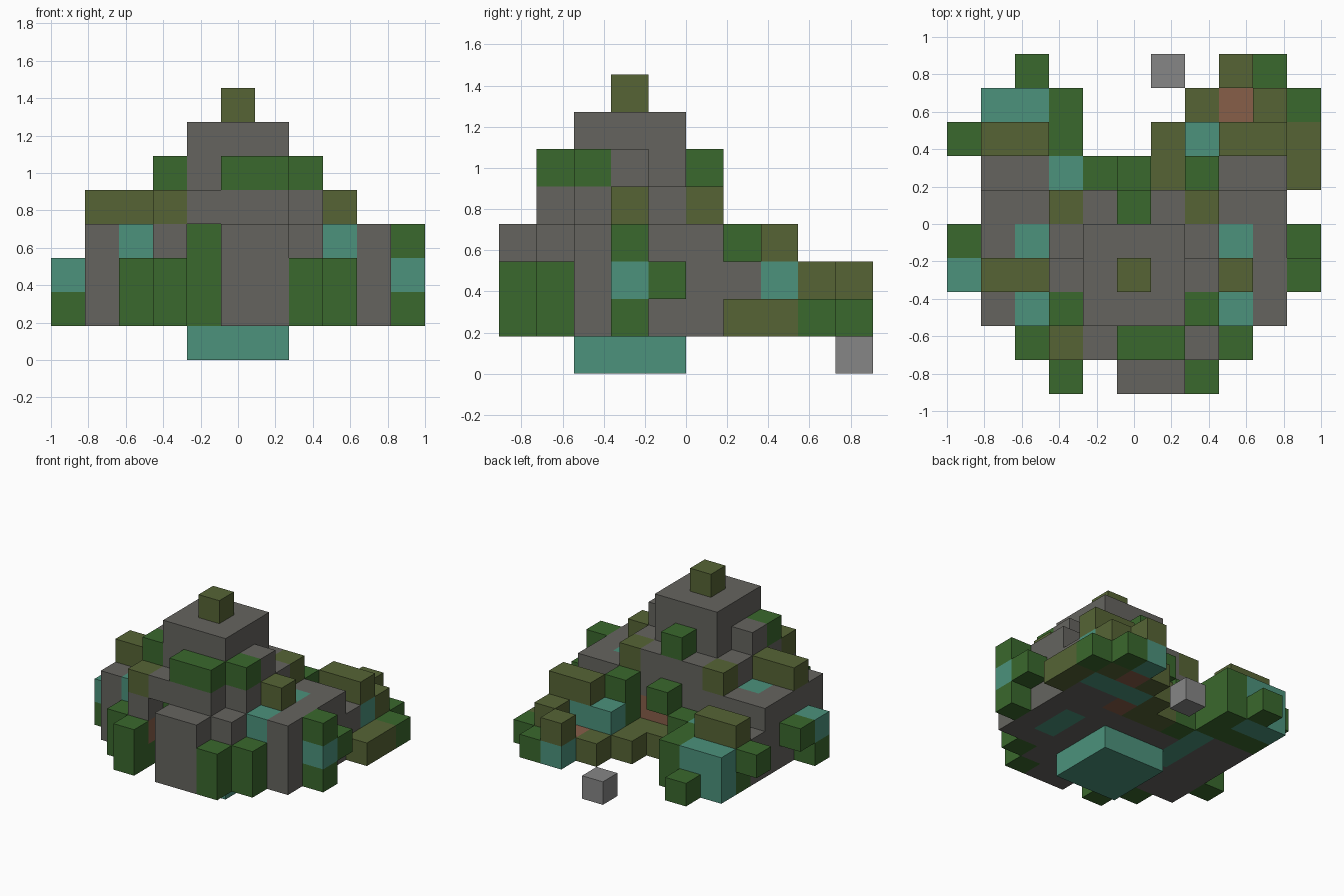
import bpy, bmesh
from mathutils import Vector

cube = bpy.data.objects.get("Cube")
if cube:
    bpy.data.objects.remove(cube, do_unlink=True)

UNIT = 2 / 11
ORIGIN = Vector((-1, -5 * UNIT, 0))


def srgb(*rgb):
    return [((c / 255 + 0.055) / 1.055) ** 2.4 for c in rgb] + [1]


COLOURS = {
    "stone": srgb(101, 100, 95),
    "leaf": srgb(58, 104, 45),
    "moss": srgb(86, 100, 53),
    "teal": srgb(76, 146, 124),
    "clay": srgb(135, 94, 73),
    "pebble": srgb(134, 134, 134),
}
materials = {}
for name, colour in COLOURS.items():
    mat = bpy.data.materials.new(name)
    mat.use_nodes = True
    mat.diffuse_color = colour
    bsdf = mat.node_tree.nodes["Principled BSDF"]
    bsdf.inputs["Base Color"].default_value = colour
    bsdf.inputs["Roughness"].default_value = 0.9
    materials[name] = mat

cells = {}


def span(value):
    return range(value[0], value[1] + 1) if isinstance(value, tuple) else (value,)


def block(part, colour, x, y, z, mirror=False):
    """Fill grid cells; a tuple is an inclusive range. Later blocks replace earlier ones."""
    for i in span(x):
        for j in span(y):
            for k in span(z):
                cells[i, j, k] = (part, colour)
                if mirror:
                    cells[10 - i, j, k] = (part, colour)


# Stepped stone body and tower
block("body", "stone", (1, 9), (2, 5), (1, 3))
block("body", "stone", (1, 2), 6, (1, 2), mirror=True)
block("upper_step", "stone", (3, 7), (2, 4), 4)
block("upper_step", "stone", (4, 6), (1, 5), 4)
block("tower", "stone", (4, 6), (2, 4), (5, 6))
block("tower_shoulder", "stone", 3, 3, 5, mirror=True)
block("tower_cap", "moss", 5, 3, 7)
block("foot", "teal", (4, 6), (2, 4), 0)

# Blocks on the upper steps
block("tower_leaves", "leaf", 3, 2, 5, mirror=True)
block("front_ledge", "leaf", (5, 6), 1, 5)
block("back_ledge", "leaf", 5, 5, 5)
block("step_moss", "moss", 3, 5, 4, mirror=True)
block("side_moss", "moss", (1, 2), 3, 4)
block("side_moss", "moss", 8, 3, 4)
for row in (2, 4):
    block("roof_tile", "teal", 2, row, 3, mirror=True)

# Front wall
block("front_porch", "stone", (5, 6), (0, 1), (1, 3))
block("front_porch", "stone", 7, 1, (1, 3))
block("front_bush", "leaf", 2, 1, (1, 2), mirror=True)
block("front_bush", "leaf", 3, 0, (1, 2), mirror=True)
block("front_bush", "leaf", 4, 2, (1, 3))
block("front_pillar", "leaf", 3, 1, 1)
block("front_pillar", "clay", 3, 1, 2)
block("front_pillar", "stone", 3, 1, 3)
block("front_pillar", "moss", 3, 1, 4)

# Side arms
block("side_arm", "leaf", 0, 3, 1, mirror=True)
block("side_arm", "teal", 0, 3, 2, mirror=True)
block("side_arm", "leaf", 10, 3, 3)
block("side_arm", "leaf", 0, 4, 2, mirror=True)

# Back wall between the wings
block("back_wall", "clay", (5, 6), 5, 2)
block("back_bush", "leaf", 4, 6, (1, 2))
block("back_bush", "leaf", 5, 6, 3)
block("back_step", "moss", 5, 6, 1)
block("back_step", "moss", 6, (6, 7), 1)
block("left_post", "clay", 7, 6, 1)
block("left_post", "leaf", 7, 6, (2, 3))

# Back wing on the +x side
block("left_wing", "teal", (7, 9), 7, (1, 2))
block("left_wing", "moss", (8, 9), 7, 3)
block("left_wing", "moss", 10, (6, 7), 1)
block("left_wing", "moss", 7, 8, 1)
block("left_wing", "clay", 8, 8, 1)
block("left_wing", "moss", 9, 8, (1, 2))
block("left_wing", "leaf", 10, 8, 1)
block("left_wing", "teal", 8, 9, 1)
block("left_wing", "moss", 8, 9, 2)
block("left_wing", "leaf", 9, 9, 1)

# Back wing on the -x side
block("right_wing", "teal", 3, 6, (1, 2))
block("right_wing", "leaf", (1, 2), 7, 1)
block("right_wing", "moss", (1, 2), 7, (2, 3))
block("right_wing", "leaf", 3, (7, 8), (1, 2))
block("right_wing", "teal", (1, 2), 8, (1, 2))
block("right_wing", "leaf", 2, 9, 1)
block("right_wing", "leaf", 0, 7, 2)

# Inlays on the underside and the loose stone
block("underside_tile", "teal", 8, (3, 4), 1)
block("underside_tile", "teal", 3, (4, 5), 1)
block("loose_stone", "pebble", 6, 9, 0)


# Build one mesh per part, leaving out faces hidden between cells
def build(part):
    colours = sorted({c for p, c in cells.values() if p == part})
    bm = bmesh.new()
    for cell, (owner, colour) in cells.items():
        if owner != part:
            continue
        for axis in range(3):
            for sign in (-1, 1):
                step = [0, 0, 0]
                step[axis] = sign
                if tuple(a + b for a, b in zip(cell, step)) in cells:
                    continue
                u, v = Vector((0, 0, 0)), Vector((0, 0, 0))
                u[(axis + 1) % 3] = 0.5
                v[(axis + 2) % 3] = 0.5 * sign
                mid = Vector(cell) + Vector((0.5, 0.5, 0.5)) + Vector(step) / 2
                ring = (mid - u - v, mid + u - v, mid + u + v, mid - u + v)
                face = bm.faces.new([bm.verts.new(ORIGIN + p * UNIT) for p in ring])
                face.material_index = colours.index(colour)
    bmesh.ops.remove_doubles(bm, verts=bm.verts[:], dist=UNIT / 100)
    mesh = bpy.data.meshes.new(part)
    bm.to_mesh(mesh)
    bm.free()
    for colour in colours:
        mesh.materials.append(materials[colour])
    bpy.context.collection.objects.link(bpy.data.objects.new(part, mesh))


for part in sorted({p for p, c in cells.values()}):
    build(part)
